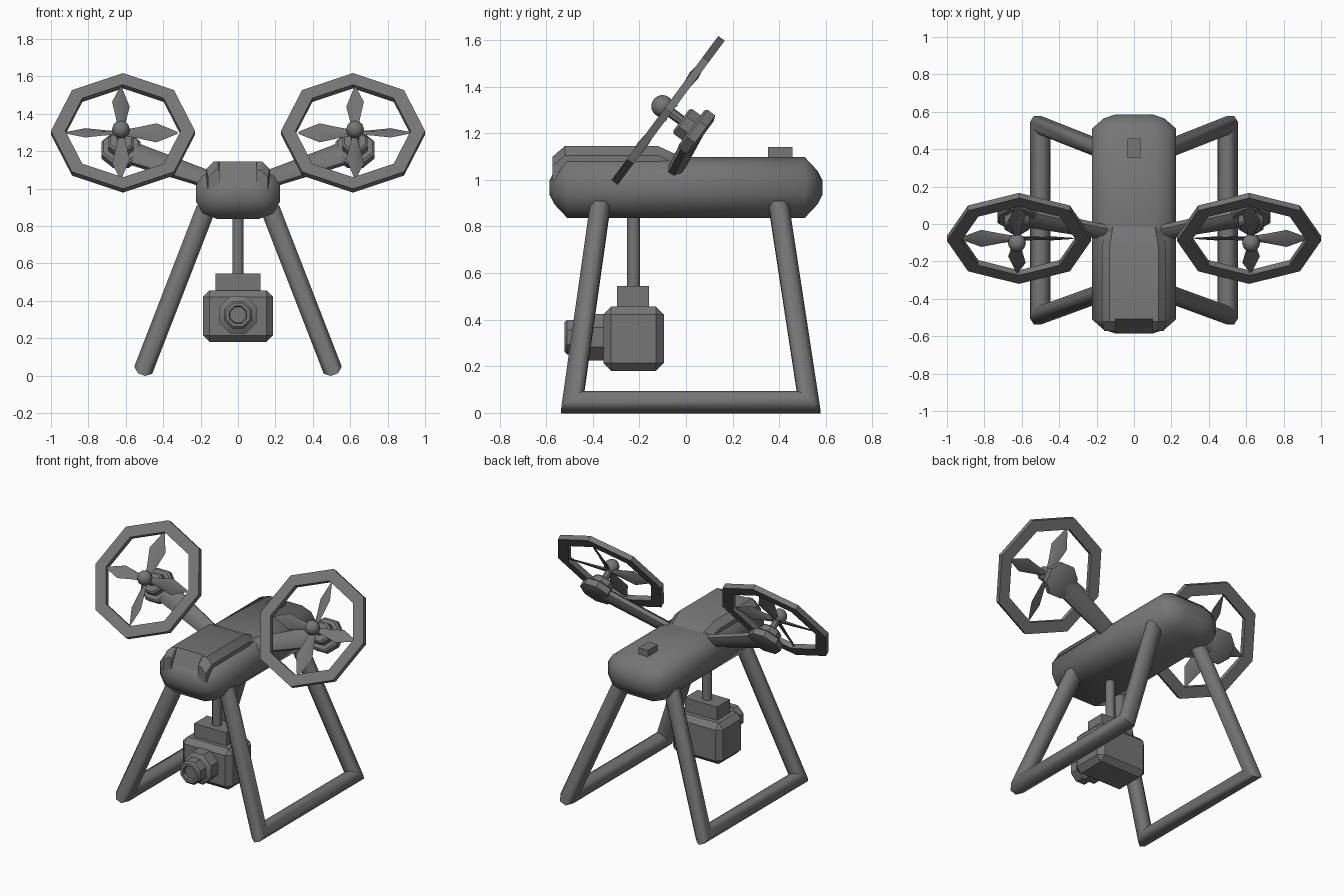
import bpy, bmesh, math
from mathutils import Vector as V

cube = bpy.data.objects.get("Cube")
if cube:
    bpy.data.objects.remove(cube)

grey = bpy.data.materials.new("dark_grey")
grey.use_nodes = True
grey.diffuse_color = (0.18, 0.18, 0.18, 1)
grey.node_tree.nodes["Principled BSDF"].inputs["Base Color"].default_value = (0.18, 0.18, 0.18, 1)


def finish(name, bm, angle=35, mirror=False, bevel=0):
    bmesh.ops.recalc_face_normals(bm, faces=bm.faces)
    if bevel:
        bmesh.ops.bevel(bm, geom=bm.edges[:], offset=bevel, segments=1, affect='EDGES')
    mesh = bpy.data.meshes.new(name)
    bm.to_mesh(mesh)
    bm.free()
    mesh.materials.append(grey)
    ob = bpy.data.objects.new(name, mesh)
    bpy.context.scene.collection.objects.link(ob)
    bpy.ops.object.select_all(action='DESELECT')
    ob.select_set(True)
    bpy.context.view_layer.objects.active = ob
    bpy.ops.object.shade_smooth_by_angle(angle=math.radians(angle))
    if mirror:
        ob.modifiers.new("mirror", 'MIRROR').use_mirror_merge = False
    return ob


def skin(bm, rings, closed=False):
    """Skin a row of equal rings, capping the ends unless closed."""
    rows = [[bm.verts.new(p) for p in ring] for ring in rings]
    n = len(rows[0])
    pairs = list(zip(rows, rows[1:])) + ([(rows[-1], rows[0])] if closed else [])
    for a, b in pairs:
        for i in range(n):
            j = (i + 1) % n
            bm.faces.new((a[i], a[j], b[j], b[i]))
    if not closed:
        bm.faces.new(rows[0])
        bm.faces.new(rows[-1])


def loft(name, rings, closed=False, **kw):
    bm = bmesh.new()
    skin(bm, rings, closed)
    return finish(name, bm, **kw)


def circle(centre, u, v, ru, rv, n=8, turn=0.0):
    angles = [math.tau * (i + turn) / n for i in range(n)]
    return [centre + u * ru * math.cos(a) + v * rv * math.sin(a) for a in angles]


def box(name, centre, size, bevel=0):
    bm = bmesh.new()
    bmesh.ops.create_cube(bm, size=1)
    for v in bm.verts:
        v.co = V(centre) + V(a * b for a, b in zip(v.co, size))
    return finish(name, bm, bevel=bevel)


def both_sides(half):
    return half + [(-x, z) for x, z in reversed(half)]


X, Y, Z = V((1, 0, 0)), V((0, 1, 0)), V((0, 0, 1))

# Fuselage with tapered ends
section = both_sides([(.11, -.13), (.19, -.1), (.225, -.035), (.225, .05), (.19, .105), (.12, .13)])
stations = [(-.585, .45, .25), (-.565, .72, .55), (-.51, 1, 1),
            (.51, 1, 1), (.565, .72, .55), (.585, .45, .25)]
loft("fuselage", [[V((x * sx, y, .967 + z * sz)) for x, z in section]
                  for y, sx, sz in stations], angle=50)

# Raised nose cover with a sloping front notch
hump = []
for y, top, wide in [(-.572, 1.1, .16), (-.52, 1.145, .17), (-.12, 1.145, .17), (0, 1.09, .15)]:
    half = [(wide, 1.0), (wide, top - .04), (wide - .04, top)]
    hump.append([V((x, y, z)) for x, z in both_sides(half)])
cover = loft("nose_cover", hump)
cutter = loft("notch_cutter", [[V((x, -.5, 1.16)), V((x, -.7, 1.16)), V((x, -.7, 1.0)), V((x, -.57, 1.02))]
                               for x in (-.1, .1)])
cut = cover.modifiers.new("notch", 'BOOLEAN')
cut.object, cut.solver = cutter, 'EXACT'
bpy.context.view_layer.objects.active = cover
bpy.ops.object.modifier_apply(modifier="notch")
bpy.data.objects.remove(cutter)

box("tail_beacon", (0, .405, 1.11), (.07, .105, .06))

# Landing legs: one mitred tube per side
path = [V(p) for p in [(.165, -.365, .91), (.5, -.487, .046), (.5, .527, .046), (.165, .395, .91)]]
dirs = [(b - a).normalized() for a, b in zip(path, path[1:])]
side = dirs[0].cross(dirs[1]).cross(dirs[0]).cross(dirs[0]).normalized()
ring = circle(path[0], side, side.cross(dirs[0]), .056, .047, turn=.5)
rings = [[p + dirs[0] * (path[0].z - p.z) / dirs[0].z for p in ring]]
for i in range(1, 4):
    d = dirs[i - 1]
    plane = (d + dirs[i]).normalized() if i < 3 else Z
    rings.append([p + d * ((path[i] - p).dot(plane) / d.dot(plane)) for p in rings[-1]])
loft("landing_leg", rings, mirror=True, angle=50)

# Camera hanging under the fuselage
loft("camera_post", [circle(V((0, -.225, z)), X, Y, .032, .03, turn=.5) for z in (.5, .88)], angle=50)
box("camera_bracket", (0, -.228, .495), (.24, .137, .1))
box("camera_housing", (0, -.225, .318), (.374, .26, .275), bevel=.034)
lens = [(-.34, .108), (-.43, .108), (-.445, .08), (-.51, .08), (-.522, .068), (-.522, .05), (-.50, .045)]
loft("camera_lens", [circle(V((0, y, .325)), X, Z, r, r, turn=.5) for y, r in lens])

# Rotor frame: "up" lies in the tilted rotor plane, "axis" points forward
up = V((0, .596, .803))
axis = V((0, -.803, .596))
centre = V((.615, -.077, 1.298))
hub = V((.626, -.077, 1.298))

loft("rotor_guard", [circle(centre + axis * h, X, up, r, r)
                     for r, h in [(.385, -.017), (.385, .017), (.308, .017), (.308, -.017)]],
     closed=True, mirror=True)

# Arm and motor, placed along the rotor axis
arm_dir = (hub - axis * .15 - V((.12, -.05, 1.035))).normalized()
arm_wide = axis.cross(arm_dir).normalized()
loft("rotor_arm", [circle(c, arm_wide, axis, w, t, turn=.5) for c, w, t in
                   [(V((.12, -.05, 1.035)), .05, .035), (hub - axis * .15, .075, .035)]],
     mirror=True, angle=50)


def turned(name, profile, **kw):
    loft(name, [circle(hub + axis * h, X, up, r, r, **kw) for h, r in profile], mirror=True)


turned("motor_mount", [(-.185, .085), (-.175, .112), (-.135, .112), (-.125, .1)], turn=.5)
turned("motor", [(-.14, .072), (-.08, .072), (-.07, .06)], turn=.5)
turned("rotor_shaft", [(-.08, .022), (.02, .022)])
turned("rotor_hub", [(.03 + .048 * math.sin(a), .048 * math.cos(a))
                     for a in [math.radians(d) for d in range(-80, 81, 20)]], n=12)

# Four pitched blades
bm = bmesh.new()
pitch = math.radians(25)
for k in range(4):
    a = k * math.pi / 2
    out = X * math.cos(a) + up * math.sin(a)
    across = axis.cross(out)
    chord = across * math.cos(pitch) - axis * math.sin(pitch)
    thick = out.cross(chord)
    skin(bm, [circle(hub + out * r, chord, thick, w, t, n=4)
              for r, w, t in [(.02, .018, .012), (.09, .03, .01), (.19, .052, .007), (.302, .006, .003)]])
finish("rotor_blades", bm, mirror=True)
